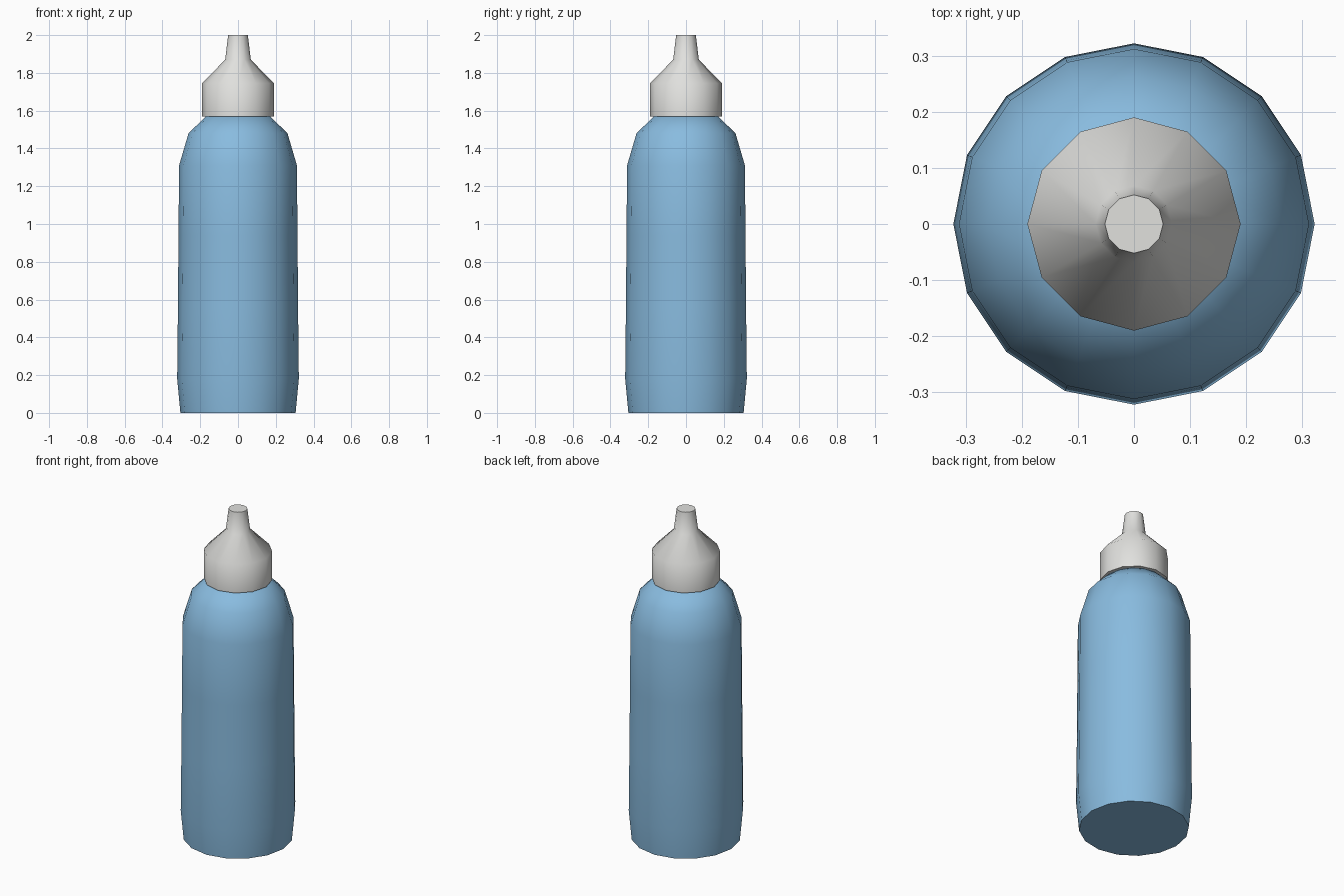
import bpy, bmesh, math

cube = bpy.data.objects.get("Cube")
if cube:
    bpy.data.objects.remove(cube, do_unlink=True)


def make_material(name, rgb):
    mat = bpy.data.materials.new(name)
    mat.use_nodes = True
    color = (*rgb, 1.0)
    mat.diffuse_color = color
    mat.node_tree.nodes["Principled BSDF"].inputs["Base Color"].default_value = color
    return mat


def lathe(name, profile, sides, mat, smooth_angle):
    """Revolve (radius, height) points around z and close both ends."""
    bm = bmesh.new()
    rings = []
    for r, z in profile:
        angles = [2 * math.pi * i / sides for i in range(sides)]
        rings.append([bm.verts.new((r * math.cos(a), r * math.sin(a), z)) for a in angles])
    for low, high in zip(rings, rings[1:]):
        for i in range(sides):
            j = (i + 1) % sides
            bm.faces.new((low[i], low[j], high[j], high[i]))
    bm.faces.new(rings[0][::-1])
    bm.faces.new(rings[-1])
    mesh = bpy.data.meshes.new(name)
    bm.to_mesh(mesh)
    bm.free()
    mesh.materials.append(mat)
    obj = bpy.data.objects.new(name, mesh)
    bpy.context.collection.objects.link(obj)
    bpy.ops.object.select_all(action='DESELECT')
    obj.select_set(True)
    bpy.context.view_layer.objects.active = obj
    bpy.ops.object.shade_smooth_by_angle(angle=math.radians(smooth_angle))
    return obj


blue = make_material("light blue plastic", (0.25, 0.50, 0.74))
white = make_material("off white plastic", (0.75, 0.75, 0.73))

# Bottle body with a tapered foot and rounded shoulder
lathe("bottle_body", [(0.305, 0), (0.322, 0.18), (0.318, 0.56), (0.315, 0.94),
                      (0.312, 1.31), (0.262, 1.48), (0.165, 1.575)], 16, blue, 60)

# Screw cap with a conical nozzle
lathe("nozzle_cap", [(0.19, 1.57), (0.19, 1.745), (0.068, 1.87), (0.052, 2.0)],
      12, white, 60)
